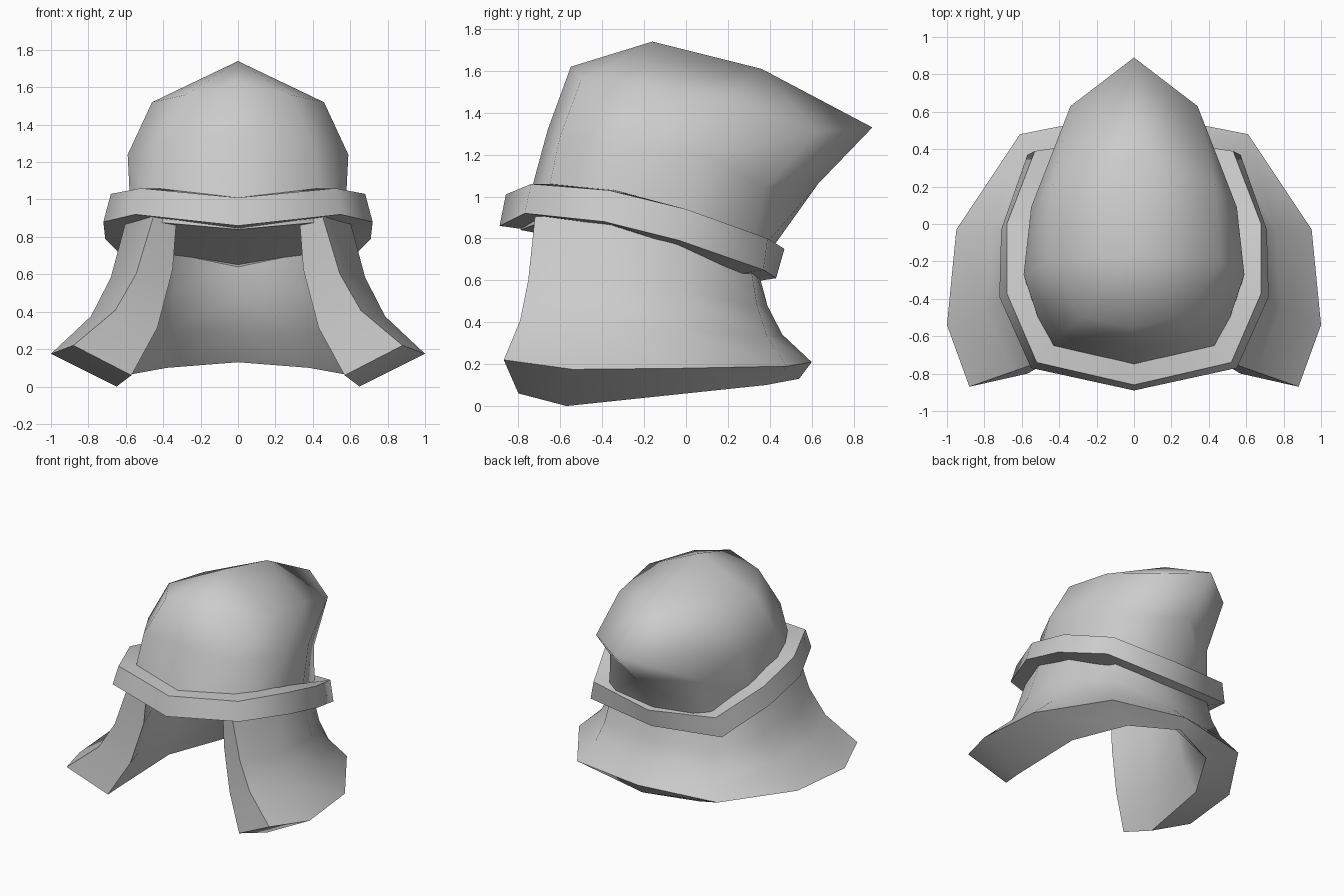
import bpy, bmesh
from math import radians
from mathutils import Vector

if "Cube" in bpy.data.objects:
    bpy.data.objects.remove(bpy.data.objects["Cube"])


def build(name, verts, faces, angle=60):
    """Make one half, mirror it across x = 0, and shade it by angle."""
    bm = bmesh.new()
    vs = [bm.verts.new(v) for v in verts]
    for f in faces:
        bm.faces.new([vs[i] for i in f])
    bmesh.ops.mirror(bm, geom=bm.verts[:] + bm.edges[:] + bm.faces[:],
                     axis='X', merge_dist=0.001)
    bmesh.ops.remove_doubles(bm, verts=bm.verts[:], dist=0.0005)
    bmesh.ops.recalc_face_normals(bm, faces=bm.faces[:])
    mesh = bpy.data.meshes.new(name)
    bm.to_mesh(mesh)
    bm.free()
    ob = bpy.data.objects.new(name, mesh)
    bpy.context.collection.objects.link(ob)
    bpy.ops.object.select_all(action='DESELECT')
    ob.select_set(True)
    bpy.context.view_layer.objects.active = ob
    bpy.ops.object.shade_smooth_by_angle(angle=radians(angle))
    return ob


def grid(rows, cols, wrap=False):
    """Quads between successive rows of points."""
    return [(r * cols + c, r * cols + c + 1,
             (r + 1) % rows * cols + c + 1, (r + 1) % rows * cols + c)
            for r in range(rows if wrap else rows - 1) for c in range(cols - 1)]


# Hood crown: three half rings, front to back, closed by a top ridge
base = [(0, -.79, .84), (.45, -.69, .88), (.57, -.34, .85),
        (.56, -.02, .78), (.45, .31, .69), (0, .33, .64)]
middle = [(0, -.66, 1.32), (.40, -.60, 1.29), (.59, -.27, 1.24),
          (.55, .09, 1.20), (.40, .37, 1.04), (0, .63, 1.06)]
upper = [(0, -.55, 1.62), (.28, -.50, 1.56), (.46, -.20, 1.52),
         (.44, .20, 1.46), (.34, .63, 1.31), (0, .89, 1.33)]
ridge = [(0, -.16, 1.74), (0, .36, 1.61)]
top_faces = [(12, 13, 18), (13, 14, 18), (14, 15, 19, 18),
             (15, 16, 19), (16, 17, 19)]
build("hood_crown", base + middle + upper + ridge, grid(3, 6) + top_faces, 120)

# Tilted ceiling that closes the crown from below
build("crown_underside", base, [(0, 1, 2), (0, 2, 3), (0, 3, 5), (3, 4, 5)])

# Brow band: four-sided section swept round the tilted opening
band_top = [(0, -.86, 1.01), (.52, -.74, 1.06), (.68, -.37, 1.03),
            (.68, 0, .94), (.53, .39, .80), (0, .47, .75)]
band_low = [(0, -.89, .86), (.55, -.77, .92), (.72, -.39, .88),
            (.71, -.03, .79), (.57, .37, .65), (0, .43, .61)]


def inset(points, k, dz):
    return [(x * k, -.2 + (y + .2) * k, z + dz) for x, y, z in points]


build("brow_band", inset(band_top, .83, 0) + band_top + band_low
      + inset(band_low, .79, -.02), grid(4, 6, True), 66)

# Neck guard: flared outer and inner walls, open at the front
outer_top = [(.45, -.72, .89), (.59, -.38, .89), (.58, -.03, .82),
             (.43, .30, .70), (0, .33, .68)]
outer_low = [(.88, -.87, .22), (1, -.54, .175), (.95, -.03, .18),
             (.61, .48, .19), (0, .60, .21)]
inner_top = [(.33, -.66, .88), (.46, -.38, .86), (.44, -.05, .79),
             (.34, .21, .71), (0, .25, .64)]
inner_low = [(.57, -.80, .06), (.65, -.57, 0), (.60, 0, .06),
             (.38, .38, .10), (0, .54, .13)]


def wall(top, low, steps):
    """Rows following a curved flare: (sideways, downward) fractions."""
    rows = []
    for s, d in steps:
        for a, b in zip(top, low):
            p = Vector(a).lerp(Vector(b), s)
            p.z = a[2] + (b[2] - a[2]) * d
            rows.append(p)
    return rows


outer = wall(outer_top, outer_low, [(0, -.04), (.22, .43), (.48, .72), (1, 1)])
inner = wall(inner_top, inner_low, [(1, 1), (.42, .69), (.08, .31), (0, 0)])
front_edges = [(r * 5, (r + 1) * 5, (6 - r) * 5, (7 - r) * 5) for r in range(3)]
build("neck_guard", outer + inner, grid(8, 5, True) + front_edges, 62)
